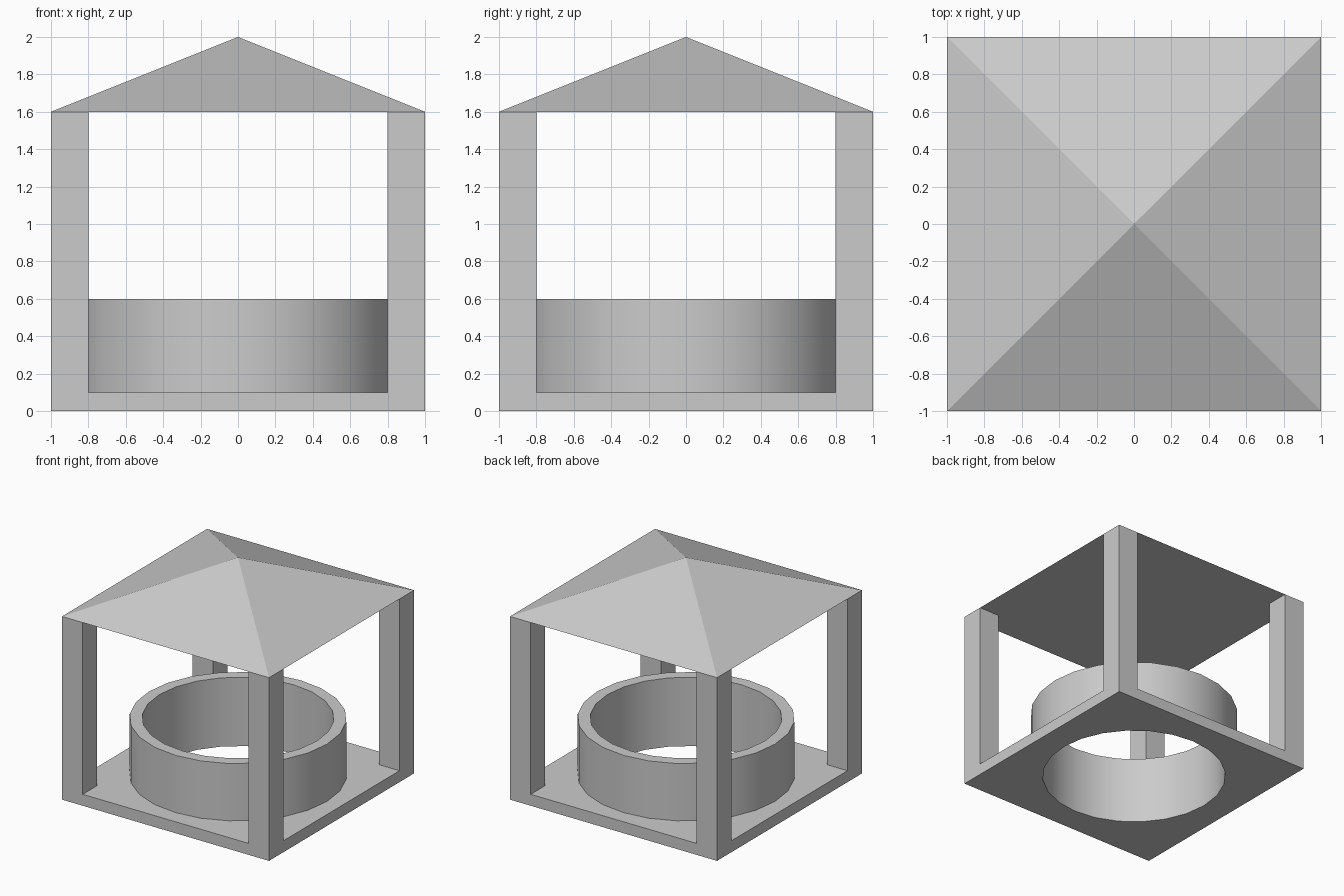
import bpy, bmesh, math
from mathutils import Vector

cube = bpy.data.objects.get("Cube")
if cube:
    bpy.data.objects.remove(cube, do_unlink=True)

GREY = (0.6, 0.6, 0.6, 1)
SIDES = 24
OUTER, INNER = 0.86, 0.76

mat = bpy.data.materials.new("plain grey")
mat.use_nodes = True
mat.diffuse_color = GREY
mat.node_tree.nodes["Principled BSDF"].inputs["Base Color"].default_value = GREY


def circle(radius):
    return [(radius * math.cos(math.tau * i / SIDES),
             radius * math.sin(math.tau * i / SIDES)) for i in range(SIDES)]


def square(half):
    return [(-half, -half), (half, -half), (half, half), (-half, half)]


def finish(name, bm):
    bmesh.ops.recalc_face_normals(bm, faces=bm.faces)
    mesh = bpy.data.meshes.new(name)
    bm.to_mesh(mesh)
    bm.free()
    mesh.materials.append(mat)
    obj = bpy.data.objects.new(name, mesh)
    bpy.context.collection.objects.link(obj)
    return obj


def holed_prism(name, outline, hole, bottom, top):
    """Fill between two outlines and extrude upward."""
    bm = bmesh.new()
    edges = []
    for loop in (outline, hole):
        verts = [bm.verts.new((x, y, bottom)) for x, y in loop]
        edges += [bm.edges.new((v, verts[i - 1])) for i, v in enumerate(verts)]
    bmesh.ops.triangle_fill(bm, edges=edges, use_beauty=True)
    result = bmesh.ops.extrude_face_region(bm, geom=bm.faces[:], use_keep_orig=True)
    moved = [g for g in result["geom"] if isinstance(g, bmesh.types.BMVert)]
    bmesh.ops.translate(bm, verts=moved, vec=Vector((0, 0, top - bottom)))
    return finish(name, bm)


def smooth(obj):
    bpy.ops.object.select_all(action="DESELECT")
    obj.select_set(True)
    bpy.context.view_layer.objects.active = obj
    bpy.ops.object.shade_smooth_by_angle(angle=math.radians(30))


# Base slab and round well wall share the open shaft
smooth(holed_prism("base_slab", square(1), circle(INNER), 0, 0.1))
smooth(holed_prism("well_wall", circle(OUTER), circle(INNER), 0.1, 0.6))

# Corner posts
for side, sx in (("right", -1), ("left", 1)):
    for end, sy in (("front", -1), ("back", 1)):
        bm = bmesh.new()
        bmesh.ops.create_cube(bm, size=1)
        bmesh.ops.scale(bm, verts=bm.verts, vec=(0.2, 0.2, 1.5))
        bmesh.ops.translate(bm, verts=bm.verts, vec=(0.9 * sx, 0.9 * sy, 0.85))
        finish(f"{end}_{side}_post", bm)

# Pyramid roof
bm = bmesh.new()
eaves = [bm.verts.new((x, y, 1.6)) for x, y in square(1)]
peak = bm.verts.new((0, 0, 2))
bm.faces.new(eaves)
for i, v in enumerate(eaves):
    bm.faces.new((eaves[i - 1], v, peak))
finish("roof", bm)
